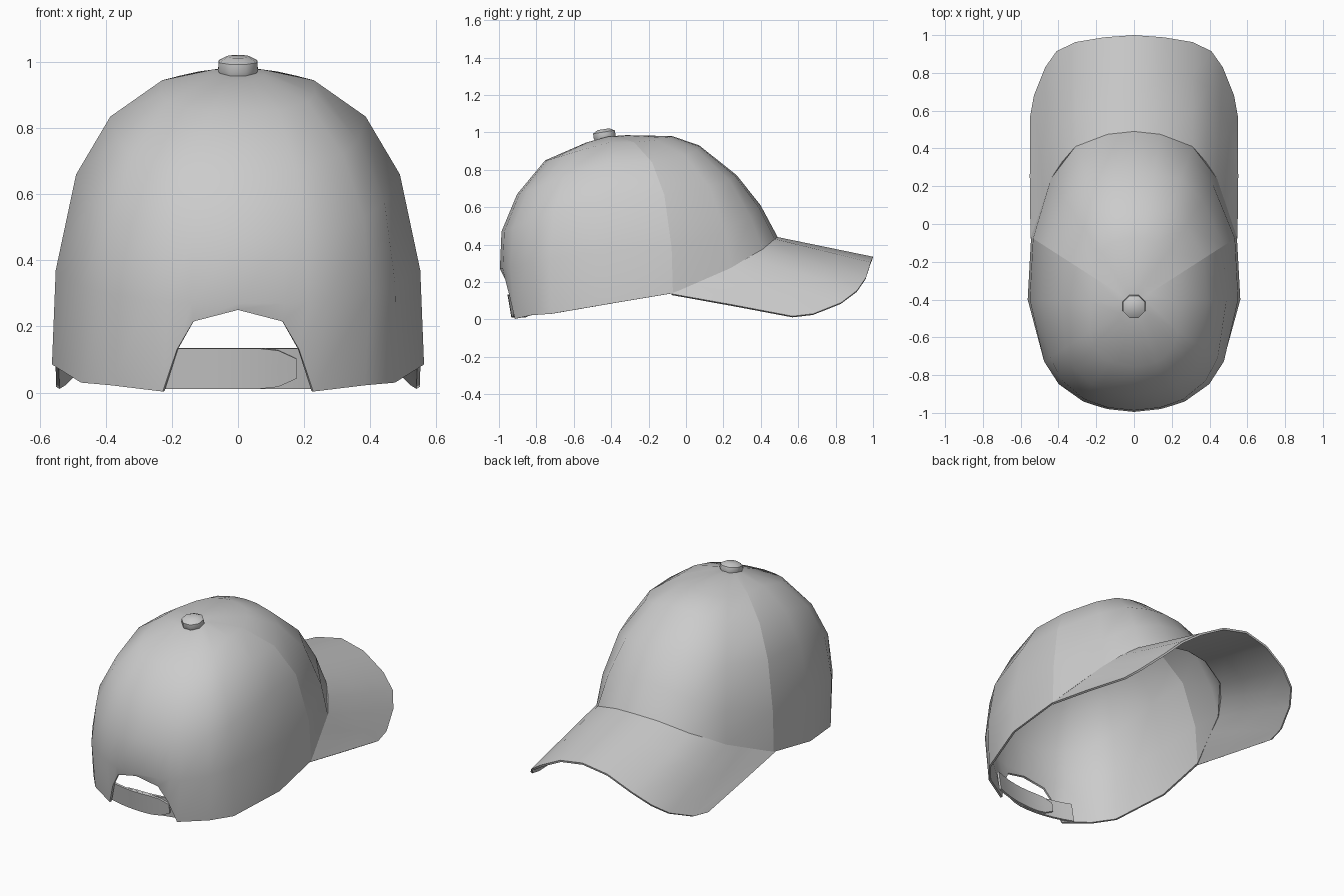
import bpy, bmesh, math
from mathutils import Vector, Matrix

if "Cube" in bpy.data.objects:
    bpy.data.objects.remove(bpy.data.objects["Cube"])


def finish(name, bm, thickness=0.0, offset=0.0, angle=50):
    bmesh.ops.recalc_face_normals(bm, faces=bm.faces[:])
    me = bpy.data.meshes.new(name)
    bm.to_mesh(me)
    bm.free()
    ob = bpy.data.objects.new(name, me)
    bpy.context.collection.objects.link(ob)
    bpy.ops.object.select_all(action='DESELECT')
    ob.select_set(True)
    bpy.context.view_layer.objects.active = ob
    if thickness:
        mod = ob.modifiers.new("thickness", 'SOLIDIFY')
        mod.thickness, mod.offset = thickness, offset
        bpy.ops.object.modifier_apply(modifier=mod.name)
    bpy.ops.object.shade_smooth_by_angle(angle=math.radians(angle))
    return ob


def loft(columns, closed=False, apex=None, sharp=()):
    """Skin a list of point columns; optionally close the loop and fan to an apex."""
    bm = bmesh.new()
    grid = [[bm.verts.new(p) for p in col] for col in columns]
    top = bm.verts.new(apex) if apex else None
    n = len(grid)
    for i in range(n if closed else n - 1):
        a, b = grid[i], grid[(i + 1) % n]
        for j in range(len(a) - 1):
            bm.faces.new((a[j], b[j], b[j + 1], a[j + 1]))
        if top:
            bm.faces.new((top, b[0], a[0]))
    for i in sharp:
        for j in range(len(grid[i]) - 1):
            bm.edges.get((grid[i][j], grid[i][j + 1])).smooth = False
    return bm


def flip(col):
    return [(-x, y, z) for x, y, z in col]


# Crown: meridian profiles (plan fraction from apex, height)
FRONT = [(.11, .985), (.38, .98), (.54, .93), (.76, .77), (.90, .61)]
SIDE = [(.14, .977), (.41, .945), (.69, .835), (.875, .66), (.985, .37)]
BACK = [(.20, .945), (.58, .85), (.84, .67), (.985, .47), (1.0, .27)]
APEX = (0, -.42, .978)

# widest plan point, rim point, profile blend (0 brim end, 1 side, 2 strap end)
MERIDIANS = [
    ((0, .49), (0, .49, .44), 0),
    ((.14, .475), (.14, .475, .43), .05),
    ((.31, .41), (.31, .41, .375), .25),
    ((.44, .24), (.44, .24, .275), .6),
    ((.545, -.07), (.545, -.07, .14), .95),
    ((.56, -.40), (.563, -.40, .085), 1),
    ((.48, -.73), (.475, -.72, .03), 1.45),
    ((.40, -.85), (.385, -.83, .022), 1.7),
    ((.27, -.94), (.228, -.915, .003), 1.9),
    ((.21, -.96), (.185, -.945, .13), 1.95),
    ((.14, -.98), (.135, -.967, .215), 2),
    ((0, -.995), (0, -.985, .25), 2),
]


def meridian(plan, rim, w):
    a, b, t = (FRONT, SIDE, w) if w <= 1 else (SIDE, BACK, w - 1)
    col = []
    for (s0, z0), (s1, z1) in zip(a, b):
        s, z = s0 + (s1 - s0) * t, z0 + (z1 - z0) * t
        col.append((plan[0] * s, APEX[1] + (plan[1] - APEX[1]) * s, z))
    return col + [rim]


right = [meridian(*m) for m in MERIDIANS]
ring = right + [flip(c) for c in right[-2:0:-1]]
finish("crown", loft(ring, True, APEX, sharp=(4, len(ring) - 4)), .012, -1)

# Brim: straight rulings from the crown rim to the drooping outer edge
INNER = [(0, .49, .44), (.14, .475, .43), (.31, .41, .375), (.38, .33, .33),
         (.44, .24, .275), (.475, .13, .23), (.505, .04, .19), (.527, -.02, .163)]
OUTER = [(0, 1.0, .335), (.16, .988, .305), (.31, .963, .225), (.41, .915, .155),
         (.47, .83, .09), (.53, .68, .03), (.55, .57, .017), (.552, .25, .078)]
half = [[tuple(Vector(a).lerp(Vector(b), k / 3)) for k in range(4)]
        for a, b in zip(INNER, OUTER)]
half.append([(.545 + k * .001, -.07 - k * .002, .142 - k * .002) for k in range(4)])
finish("brim", loft([flip(c) for c in half[:0:-1]] + half), .012, -1)


# Strap: two overlapping curved bands across the rear opening
def strap(name, x_start, x_end, inset, side):
    cols = []
    steps = 8
    for i in range(steps + 1):
        x = x_start + (x_end - x_start) * i / steps
        trim = {steps - 1: .006, steps: .032}.get(i, 0)
        col = []
        for z in (.012 + trim, .072, .134 - trim):
            y = -.928 - .17 * (z - .012) + .75 * x * x + inset
            col.append((x * side, y, z))
        cols.append(col)
    finish(name, loft(cols), .012, 0)


strap("strap_outer", -.28, .178, 0, 1)
strap("strap_inner", -.28, .15, .016, -1)

# Top button: small eight-sided dome, tilted with the crown
bm = bmesh.new()
rings = []
for r, z in ((.058, -.03), (.065, -.012), (.063, .012), (.035, .027)):
    rings.append([bm.verts.new((r * math.cos(math.tau * (i + .5) / 8),
                                r * math.sin(math.tau * (i + .5) / 8), z)) for i in range(8)])
for lo, hi in zip(rings, rings[1:]):
    for i in range(8):
        bm.faces.new((lo[i], lo[(i + 1) % 8], hi[(i + 1) % 8], hi[i]))
bm.faces.new(rings[0][::-1])
bm.faces.new(rings[-1])
bm.transform(Matrix.Translation((0, -.437, .99)) @ Matrix.Rotation(math.radians(9), 4, 'X'))
finish("top_button", bm)
